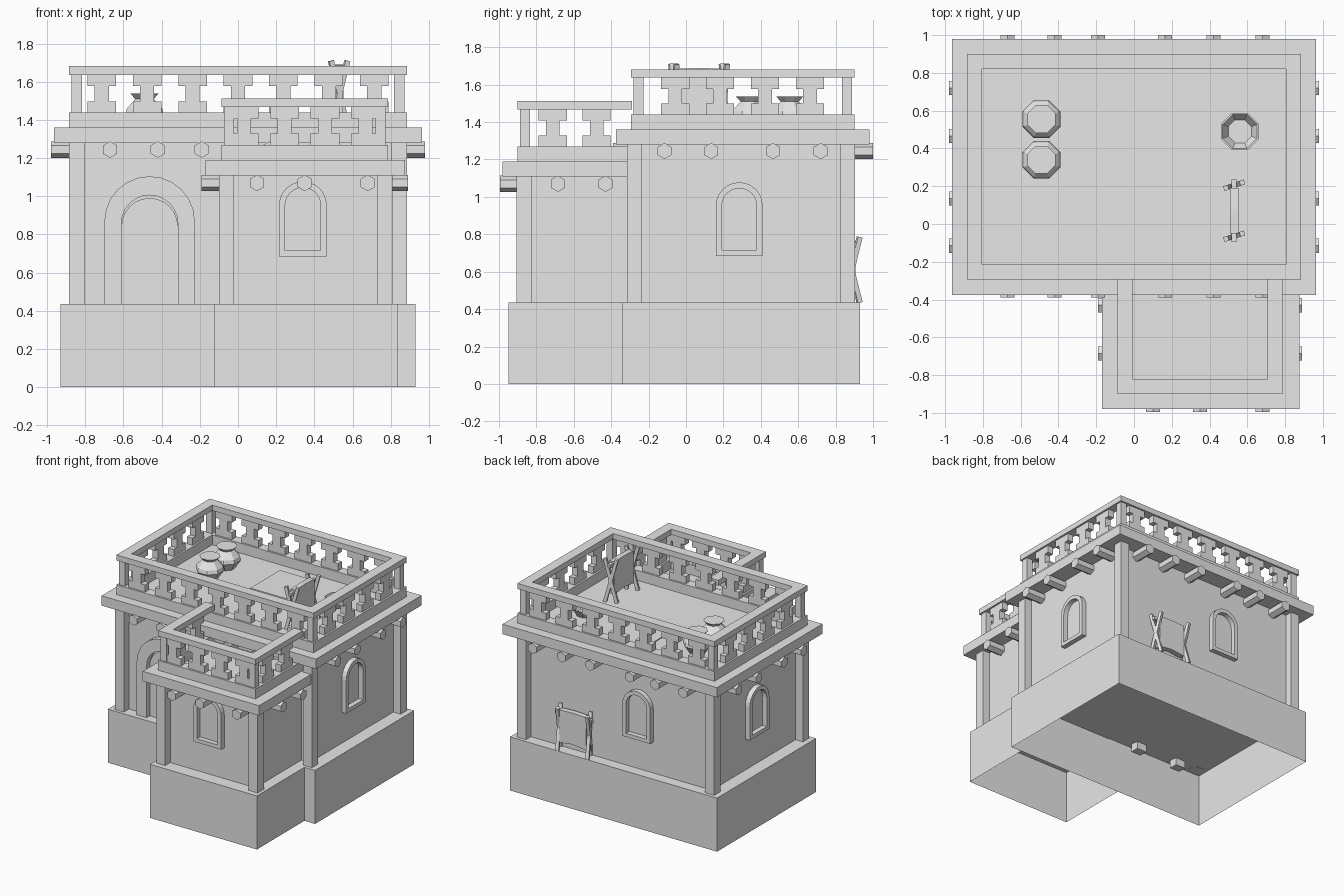
import bpy, bmesh
from math import pi, sin, cos, atan2
from mathutils import Matrix, Vector

if "Cube" in bpy.data.objects:
    bpy.data.objects.remove(bpy.data.objects["Cube"], do_unlink=True)

clay = bpy.data.materials.new("light_grey")
clay.use_nodes = True
GREY = (0.8, 0.8, 0.8, 1)
clay.diffuse_color = GREY
clay.node_tree.nodes["Principled BSDF"].inputs["Base Color"].default_value = GREY


def finish(name, bm, matrix=Matrix()):
    bmesh.ops.recalc_face_normals(bm, faces=bm.faces)
    bm.transform(matrix)
    mesh = bpy.data.meshes.new(name)
    bm.to_mesh(mesh)
    bm.free()
    mesh.materials.append(clay)
    obj = bpy.data.objects.new(name, mesh)
    bpy.context.collection.objects.link(obj)


def place(x, y, z, angle=0):
    return Matrix.Translation((x, y, z)) @ Matrix.Rotation(angle, 4, 'Z')


def box(name, x0, x1, y0, y1, z0, z1, open_bottom=False):
    bm = bmesh.new()
    bmesh.ops.create_cube(bm, size=1)
    for v in bm.verts:
        v.co = ((x0 + x1) / 2 + v.co.x * (x1 - x0),
                (y0 + y1) / 2 + v.co.y * (y1 - y0),
                (z0 + z1) / 2 + v.co.z * (z1 - z0))
    if open_bottom:
        low = [f for f in bm.faces if all(v.co.z < z0 + 0.001 for v in f.verts)]
        bmesh.ops.delete(bm, geom=low, context='FACES')
    finish(name, bm)


def prism(name, pts, y0, y1, matrix):
    """Extrude an x-z outline along local y."""
    bm = bmesh.new()
    a = [bm.verts.new((x, y0, z)) for x, z in pts]
    b = [bm.verts.new((x, y1, z)) for x, z in pts]
    bm.faces.new(a)
    bm.faces.new(b)
    for i in range(len(pts)):
        j = (i + 1) % len(pts)
        bm.faces.new((a[i], a[j], b[j], b[i]))
    finish(name, bm, matrix)


def arch(r, bottom, spring, steps=12):
    curve = [(r * cos(pi * i / steps), spring + r * sin(pi * i / steps)) for i in range(steps + 1)]
    return [(r, bottom)] + curve + [(-r, bottom)]


def arch_frame(name, outer, inner, depth, matrix, sill=True):
    """Raised band between two arches, with a sill or two open feet."""
    bm = bmesh.new()
    rings = [[bm.verts.new((x, y, z)) for x, z in pts]
             for pts, y in ((outer, 0.02), (outer, -depth), (inner, -depth), (inner, 0.02))]
    n = len(outer)
    for k in range(4):
        p, q = rings[k], rings[(k + 1) % 4]
        for i in range(n if sill else n - 1):
            j = (i + 1) % n
            bm.faces.new((p[i], p[j], q[j], q[i]))
    if not sill:
        for i in (0, n - 1):
            bm.faces.new([r[i] for r in rings])
    finish(name, bm, matrix)


def lathe(name, profile, sides, loc):
    bm = bmesh.new()
    rings = [[bm.verts.new((r * cos(2 * pi * (i + .5) / sides), r * sin(2 * pi * (i + .5) / sides), z))
              for i in range(sides)] for r, z in profile]
    for p, q in zip(rings, rings[1:]):
        for i in range(sides):
            j = (i + 1) % sides
            bm.faces.new((p[i], p[j], q[j], q[i]))
    bm.faces.new(rings[0])
    bm.faces.new(rings[-1])
    finish(name, bm, Matrix.Translation(loc))


def stick(name, p, q, width, matrix):
    p, q = Vector(p), Vector(q)
    bm = bmesh.new()
    bmesh.ops.create_cube(bm, size=1)
    bm.transform(Matrix.Translation((p + q) / 2) @ (q - p).to_track_quat('Z', 'Y').to_matrix().to_4x4()
                 @ Matrix.Diagonal((width, width, (q - p).length, 1)))
    finish(name, bm, matrix)


# Parapet pieces: I-shaped baluster outline
W, S, H, F = 0.075, 0.037, 0.2, 0.06
BALUSTER = [(-W, 0), (W, 0), (W, F), (S, F), (S, H - F), (W, H - F),
            (W, H), (-W, H), (-W, H - F), (-S, H - F), (-S, F), (-W, F)]


def balusters(name, start, end, count, pitch, z):
    start, end = Vector(start), Vector(end)
    along = (end - start).normalized()
    angle = atan2(along.y, along.x)
    for i in range(count):
        p = (start + end) / 2 + along * pitch * (i - (count - 1) / 2)
        prism(name, BALUSTER, -0.025, 0.025, place(p.x, p.y, z, angle))


def ring(name, x0, x1, y0, y1, z0, z1, w, back=True):
    box(name + "_front", x0, x1, y0, y0 + w, z0, z1)
    if back:
        box(name + "_back", x0, x1, y1 - w, y1, z0, z1)
    y_end = y1 - w if back else y1
    for side, a in (("right", x1 - w), ("left", x0)):
        box(name + "_" + side, a, a + w, y0 + w, y_end, z0, z1)


def parapet(name, x0, x1, y0, y1, z, across, along, back=True):
    ring(name + "_curb", x0, x1, y0, y1, z, z + 0.08, 0.08, back)
    zb, zt = z + 0.078, z + 0.277
    ring(name + "_rail", x0, x1, y0, y1, zt, zt + 0.045, 0.08, back)
    xa, xb, ya, yb = x0 + 0.04, x1 - 0.04, y0 + 0.04, y1 - 0.04
    rows = (ya, yb) if back else (ya,)
    for px in (xa, xb):
        balusters(name + "_side_baluster", (px, ya), (px, yb), *along, zb)
        for py in rows:
            box(name + "_post", px - .027, px + .027, py - .027, py + .027, zb, zt)
    for py in rows:
        balusters(name + "_baluster", (xa, py), (xb, py), *across, zb)


# Plinths
box("main_plinth", -0.93, 0.93, -0.34, 0.93, 0, 0.435, True)
box("annex_plinth", -0.125, 0.835, -0.95, -0.34, 0, 0.435, True)

# Walls, corner pillars, roof slabs
box("main_walls", -0.82, 0.82, -0.25, 0.84, 0.43, 1.29)
for x in (-0.885, 0.805):
    for y in (-0.315, 0.823):
        box("main_pillar", x, x + 0.08, y, y + 0.08, 0.43, 1.29)
box("main_roof", -0.963, 0.963, -0.375, 0.98, 1.28, 1.36)
box("annex_walls", -0.035, 0.745, -0.84, -0.25, 0.43, 1.12)
for x in (-0.1, 0.73):
    box("annex_pillar", x, x + 0.08, -0.905, -0.825, 0.43, 1.12)
box("annex_roof", -0.17, 0.875, -0.98, -0.25, 1.11, 1.19)

parapet("main_parapet", -0.885, 0.885, -0.295, 0.9, 1.36, (7, 0.238), (4, 0.24))
parapet("annex_parapet", -0.087, 0.787, -0.9, -0.29, 1.19, (4, 0.212), (2, 0.235), False)

# Beam ends under the roofs
HEX = [(0.043 * sin(pi * i / 3), 0.043 * cos(pi * i / 3)) for i in range(6)]


def beam(x, y, z, angle):
    prism("roof_beam", HEX, 0, 0.2, place(x, y, z, angle))


for x in (-0.67, -0.42, -0.19, 0.165, 0.42, 0.68):
    beam(x, -0.39, 1.245, 0)
    beam(x, 1.0, 1.245, pi)
for y in (-0.115, 0.135, 0.465, 0.72):
    beam(0.98, y, 1.245, pi / 2)
    beam(-0.98, y, 1.245, -pi / 2)
for x in (0.1, 0.35, 0.68):
    beam(x, -0.995, 1.07, 0)
for y in (-0.43, -0.685):
    beam(0.89, y, 1.07, pi / 2)
    beam(-0.19, y, 1.07, -pi / 2)

# Windows and door
for x, y, angle in ((0.34, -0.84, 0), (0.82, 0.285, pi / 2), (-0.82, 0.285, -pi / 2), (-0.17, 0.84, pi)):
    arch_frame("window_frame", arch(0.125, 0.685, 0.953), arch(0.093, 0.715, 0.953), 0.04, place(x, y, 0, angle))
arch_frame("door_frame", arch(0.237, 0.37, 0.868), arch(0.148, 0.37, 0.858), 0.05, place(-0.463, -0.25, 0), False)
prism("door_panel", arch(0.148, 0.435, 0.843), -0.009, 0.01, place(-0.463, -0.25, 0))


# Drying racks: crossed legs, pole, hide
def rack(x, y, z, angle):
    m = place(x, y, z, angle)
    for end in (-0.135, 0.135):
        for s in (-1, 1):
            stick("rack_leg", (end + s * 0.014, -s * 0.043, 0), (end - s * 0.014, s * 0.043, 0.35), 0.026, m)
    stick("rack_pole", (-0.165, 0, 0.3), (0.165, 0, 0.3), 0.025, m)
    sag = [(-0.12, 0.06), (0, 0.075), (0.12, 0.06), (0.12, 0.325), (0, 0.33), (-0.12, 0.325)]
    prism("rack_hide", sag, -0.022, 0.022, m)


rack(0.53, 0.07, 1.36, pi / 2)
rack(0.385, 0.885, 0.435, 0)

# Roof items
for y in (0.34, 0.555):
    lathe("jar", [(0.06, 0), (0.108, 0.07), (0.1, 0.1), (0.052, 0.15), (0.08, 0.178)], 8, (-0.49, y, 1.36))
lathe("bowl", [(0.07, 0), (0.107, 0.06), (0.098, 0.06), (0.066, 0.012)], 8, (0.56, 0.49, 1.362))
box("roof_hatch", -0.135, 0.205, 0.35, 0.73, 1.355, 1.367)
